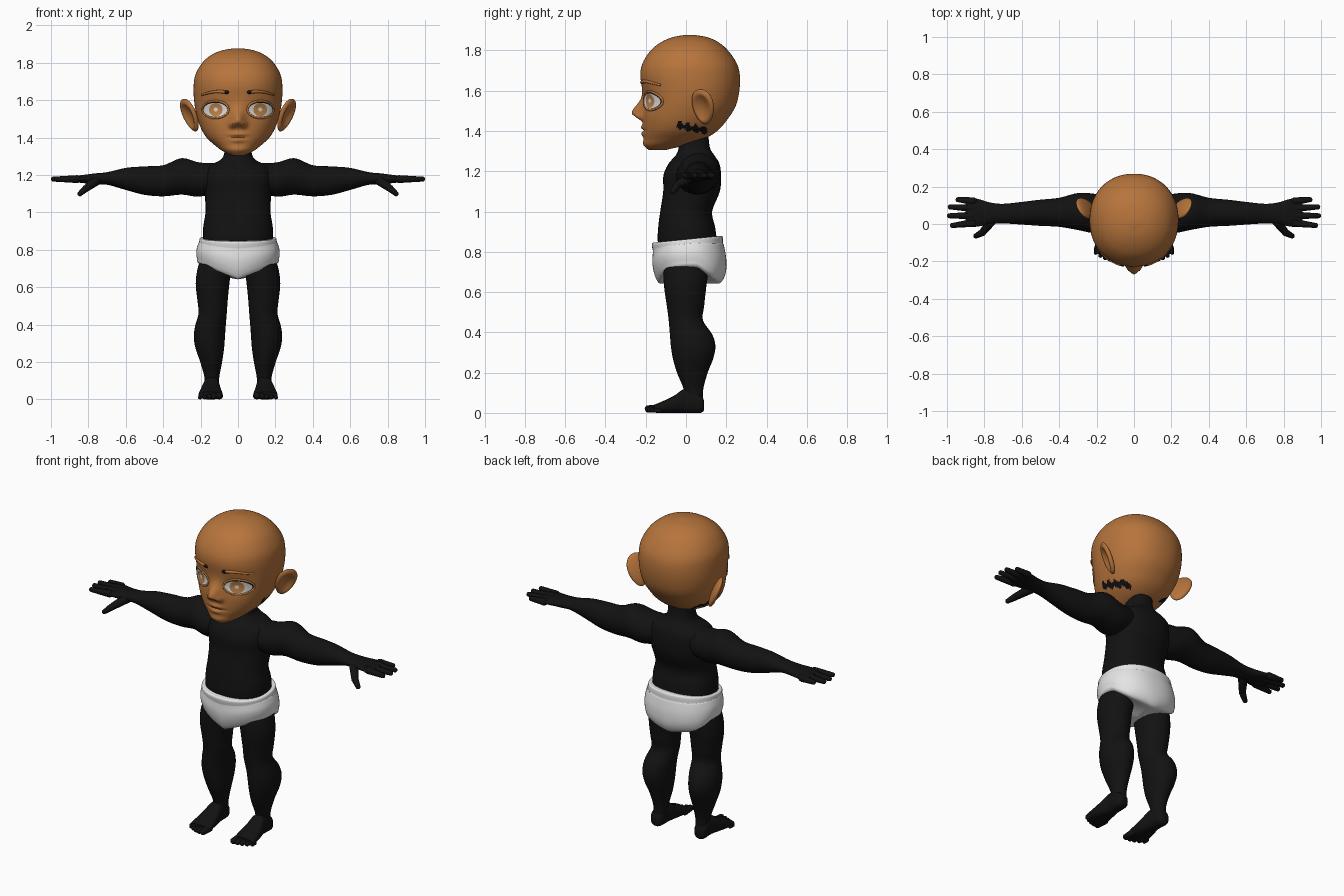
import bpy, bmesh, math
from math import exp, sin, cos, pi
from mathutils import Vector
from mathutils.bvhtree import BVHTree

cube = bpy.data.objects.get("Cube")
if cube:
    bpy.data.objects.remove(cube)


def material(name, r, g, b):
    m = bpy.data.materials.new(name)
    m.use_nodes = True
    m.diffuse_color = (r, g, b, 1)
    node = m.node_tree.nodes["Principled BSDF"]
    node.inputs["Base Color"].default_value = (r, g, b, 1)
    node.inputs["Roughness"].default_value = 0.7
    return m


SKIN = material("brown skin", 0.47, 0.175, 0.045)
BLACK = material("black body", 0.006, 0.006, 0.006)
WHITE = material("white cloth", 0.78, 0.78, 0.78)
EYE = material("eye white", 0.75, 0.75, 0.76)
IRIS = material("amber iris", 0.52, 0.23, 0.07)
GLINT = material("pale glint", 0.95, 0.85, 0.7)


def finish(name, bm, mats, mirror=False):
    bmesh.ops.recalc_face_normals(bm, faces=bm.faces)
    mesh = bpy.data.meshes.new(name)
    bm.to_mesh(mesh)
    bm.free()
    ob = bpy.data.objects.new(name, mesh)
    bpy.context.collection.objects.link(ob)
    for m in mats:
        mesh.materials.append(m)
    bpy.ops.object.select_all(action="DESELECT")
    ob.select_set(True)
    bpy.context.view_layer.objects.active = ob
    bpy.ops.object.shade_smooth_by_angle(angle=math.radians(50))
    if mirror:
        ob.modifiers.new("mirror", "MIRROR")
    return ob


def resample(rows, steps):
    """Smooth curve through the given rows."""
    out = []
    for i in range(len(rows) - 1):
        p = [rows[max(0, min(len(rows) - 1, i + k))] for k in (-1, 0, 1, 2)]
        for s in range(steps):
            t = s / steps
            out.append([b + 0.5 * t * (c - a + t * (2 * a - 5 * b + 4 * c - d + t * (3 * (b - c) + d - a)))
                        for a, b, c, d in zip(*p)])
    return out + [list(rows[-1])]


def loft(bm, axis, rows, steps=5, segs=32, power=2.0):
    """Rows are (position on axis, low and high of each cross direction)."""
    rings = []
    for pos, a0, a1, b0, b1 in resample(rows, steps):
        ring = []
        for k in range(segs):
            c, s = cos(2 * pi * k / segs), sin(2 * pi * k / segs)
            c = math.copysign(abs(c) ** (2 / power), c)
            s = math.copysign(abs(s) ** (2 / power), s)
            co = [(a0 + a1 + (a1 - a0) * c) / 2, (b0 + b1 + (b1 - b0) * s) / 2]
            co.insert(axis, pos)
            ring.append(bm.verts.new(co))
        rings.append(ring)
    for lo, hi in zip(rings, rings[1:]):
        for k in range(segs):
            n = (k + 1) % segs
            bm.faces.new((lo[k], lo[n], hi[n], hi[k]))
    bm.faces.new(rings[0])
    bm.faces.new(rings[-1])


def upright(bm, rows, **options):
    """Rows are (height, half width, front, back)."""
    loft(bm, 2, [(z, -w, w, f, b) for z, w, f, b in rows], **options)


def capsule(bm, p, q, r0, r1, index=0):
    p, q = Vector(p), Vector(q)
    rot = (q - p).to_track_quat("Z", "Y")
    made = bmesh.ops.create_uvsphere(bm, u_segments=12, v_segments=8, radius=1)["verts"]
    for v in made:
        v.co = q + rot @ (v.co * r1) if v.co.z > 0.01 else p + rot @ (v.co * r0)
    for f in {f for v in made for f in v.link_faces}:
        f.material_index = index


# Head with sculpted nose, lips and sockets
bm = bmesh.new()
upright(bm, [(1.305, .035, -.185, -.1), (1.33, .085, -.205, 0), (1.36, .125, -.21, .09),
             (1.4, .168, -.213, .155), (1.45, .198, -.215, .2), (1.52, .222, -.215, .245),
             (1.6, .235, -.217, .265), (1.68, .237, -.227, .267), (1.74, .226, -.214, .25),
             (1.8, .191, -.175, .208), (1.84, .145, -.125, .162), (1.865, .09, -.068, .107),
             (1.877, .025, -.005, .04)], steps=8, segs=144, power=2.15)


def bump(x, z, cx, cz, sx, sz):
    return exp(-((x - cx) / sx) ** 2 - ((z - cz) / sz) ** 2)


for v in bm.verts:
    x, y, z = abs(v.co.x), v.co.y, v.co.z
    if y < -0.05:
        push = 0.055 * bump(x, z, 0, 1.487, .034, .055 if z > 1.487 else .024)
        push += 0.022 * bump(x, z, .032, 1.468, .015, .016)
        push += 0.010 * bump(x, z, 0, 1.418, .04, .011) + 0.010 * bump(x, z, 0, 1.385, .035, .012)
        push -= 0.008 * bump(x, z, 0, 1.402, .055, .005)
        push += 0.006 * bump(x, z, 0, 1.335, .05, .02)
        push -= 0.014 * bump(x, z, .115, 1.55, .06, .045)
        v.co.y -= push
# Dark ragged patches where the neck meets the jaw
for f in bm.faces:
    x, y, z = f.calc_center_median()
    if abs(x) > 0.1 and -0.045 < y < 0.105:
        middle = 1.43 - 0.2 * (y + 0.045)
        f.material_index = int(abs(z - middle) < 0.016 + 0.007 * sin(y * 160))
bm.normal_update()
surface = BVHTree.FromBMesh(bm)
finish("head", bm, [SKIN, BLACK])


def on_face(x, z, lift):
    hit = surface.ray_cast(Vector((x, -1, z)), Vector((0, 1, 0)))[0]
    return Vector((x, hit.y - lift, z))


# Eyes: thin plates that follow the face
def plate(name, cx, cz, rx, rz, lift, mat):
    bm = bmesh.new()
    segs, count = 40, 8
    rings = [[bm.verts.new(on_face(cx + rx * r / count * cos(2 * pi * k / segs),
                                   cz + rz * r / count * sin(2 * pi * k / segs), lift))
              for k in range(segs)] for r in range(1, count + 1)]
    bm.faces.new(rings[0])
    for a, b in zip(rings, rings[1:]):
        for k in range(segs):
            n = (k + 1) % segs
            bm.faces.new((a[k], a[n], b[n], b[k]))
    ob = finish(name, bm, [mat], mirror=True)
    if sum(p.normal.y for p in ob.data.polygons) > 0:
        ob.data.flip_normals()


plate("eye_lash_line", .121, 1.55, .068, .043, .002, BLACK)
plate("eye_white", .121, 1.548, .064, .038, .004, EYE)
plate("iris", .119, 1.549, .036, .036, .006, IRIS)
plate("eye_glint", .119, 1.551, .011, .011, .008, GLINT)

# Eyelid rims
bm = bmesh.new()
rim = [on_face(.121 + .07 * cos(k * pi / 16), 1.55 + .046 * sin(k * pi / 16), 0) for k in range(32)]
for k in range(32):
    capsule(bm, rim[k - 1], rim[k], .006, .006)
finish("eyelids", bm, [SKIN], mirror=True)

# Eyebrows with dark inner ends
bm = bmesh.new()
brow = [on_face(.058 + .0135 * k, 1.642 + .008 * sin(k * pi / 9) - .001 * k, .001) for k in range(11)]
for k in range(10):
    capsule(bm, brow[k], brow[k + 1], .0095 - .0004 * k, .0095 - .0004 * k, int(k == 0))
finish("eyebrows", bm, [SKIN, BLACK], mirror=True)

# Ears: dished flattened spheres, flared up and back
bm = bmesh.new()
bmesh.ops.create_uvsphere(bm, u_segments=40, v_segments=28, radius=1)
for v in bm.verts:
    n, u, w = v.co
    r2 = u * u + w * w
    depth = 0.022 * n
    if n > 0:
        depth -= 0.026 * max(0, 1 - r2 * 1.7)
    v.co = (depth, 0.072 * u * (0.85 + 0.15 * w), 0.094 * w)
turn = Vector((1, 0, 0)).rotation_difference(Vector((.76, -.5, -.36)))
for v in bm.verts:
    v.co = turn @ v.co + Vector((.258, .085, 1.52))
finish("ears", bm, [SKIN], mirror=True)

# Torso and neck
bm = bmesh.new()
upright(bm, [(.76, .17, -.1, .12), (.84, .185, -.138, .15), (.92, .186, -.138, .145),
             (1, .174, -.128, .13), (1.1, .178, -.113, .168), (1.18, .188, -.112, .174),
             (1.24, .17, -.085, .165), (1.28, .095, -.05, .14), (1.32, .073, -.036, .118),
             (1.4, .07, -.03, .11)], power=2.3)
finish("torso", bm, [BLACK])

# Arms, hands and fingers
bm = bmesh.new()
loft(bm, 0, [(.06, -.04, .13, 1.12, 1.265), (.2, -.05, .16, 1.085, 1.266), (.3, -.032, .165, 1.095, 1.29),
             (.4, -.015, .14, 1.086, 1.252), (.5, -.01, .13, 1.094, 1.246), (.6, -.003, .118, 1.12, 1.238),
             (.7, .003, .108, 1.148, 1.215), (.77, 0, .115, 1.15, 1.208), (.83, -.013, .133, 1.157, 1.2),
             (.88, -.016, .142, 1.162, 1.195), (.9, -.005, .13, 1.168, 1.19)])
for y0, y1, tip in ((.122, .13, .94), (.085, .091, .982), (.045, .044, .986), (.006, -.008, .97)):
    capsule(bm, (.86, y0, 1.178), (tip, y1, 1.178), .021, .014)
capsule(bm, (.755, .025, 1.172), (.81, -.045, 1.13), .027, .02)
capsule(bm, (.81, -.045, 1.13), (.845, -.064, 1.1), .02, .014)
finish("arms", bm, [BLACK], mirror=True)

# Legs, feet and toes
bm = bmesh.new()
loft(bm, 2, [(.05, .105, .178, .0, .085), (.12, .1, .18, -.012, .086), (.2, .085, .202, -.045, .108),
             (.27, .075, .226, -.065, .135), (.33, .07, .236, -.075, .146), (.39, .066, .23, -.08, .13),
             (.46, .06, .211, -.086, .084), (.53, .055, .217, -.095, .09), (.62, .046, .226, -.108, .1),
             (.7, .036, .216, -.112, .11), (.78, .03, .19, -.1, .11)])
loft(bm, 1, [(.09, .125, .165, .015, .06), (.072, .108, .182, 0, .09), (.0, .1, .185, 0, .12),
             (-.06, .09, .2, 0, .085), (-.12, .083, .21, 0, .056), (-.16, .085, .211, .002, .04)], power=2.5)
for k in range(5):
    r = 0.02 - 0.0022 * k
    x = .1 + .0255 * k
    capsule(bm, (x, -.13, r), (x + .002, -.186 + .002 * k * k, r), r, r * 0.95)
finish("legs", bm, [BLACK], mirror=True)

# Briefs: rows run from waist to leg opening, then close underneath
bm = bmesh.new()
upright(bm, [(0, .185, -.14, .15), (.01, .204, -.168, .18), (.17, .208, -.166, .184),
             (.2, .212, -.164, .188), (.5, .222, -.167, .2), (.8, .22, -.155, .196),
             (1, .207, -.13, .165), (1, .12, -.08, .1), (1, .01, -.01, .02)], segs=64, power=2.2)
for v in bm.verts:
    x, y, k = v.co
    top = 0.862 + 0.1 * y
    slope = 0.4 - 0.22 * max(0, min(1, (y - 0.06) / 0.08))
    bottom = 0.642 + slope * abs(x)
    v.co.z = top + (bottom - top) * max(0, min(1, k))
finish("briefs", bm, [WHITE])
